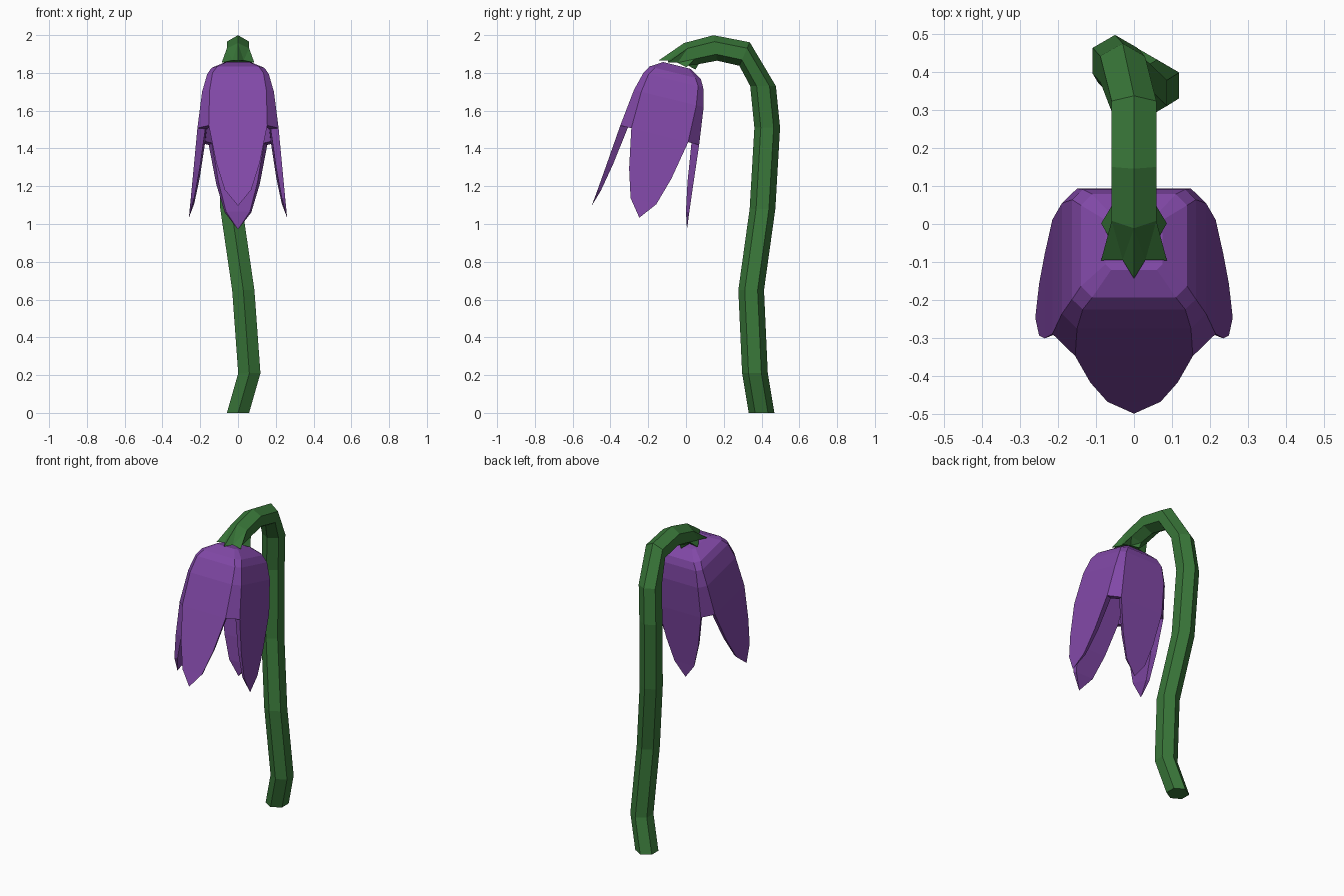
import bpy
import bmesh
from math import sin, cos, radians
from mathutils import Vector, Matrix

old = bpy.data.objects.get("Cube")
if old:
    bpy.data.objects.remove(old, do_unlink=True)


def material(name, rgb):
    m = bpy.data.materials.new(name)
    m.use_nodes = True
    m.diffuse_color = (*rgb, 1)
    m.node_tree.nodes["Principled BSDF"].inputs["Base Color"].default_value = (*rgb, 1)
    return m


def finish(bm, name, mat):
    bmesh.ops.remove_doubles(bm, verts=bm.verts, dist=0.0005)
    bmesh.ops.recalc_face_normals(bm, faces=bm.faces)
    mesh = bpy.data.meshes.new(name)
    bm.to_mesh(mesh)
    bm.free()
    mesh.materials.append(mat)
    obj = bpy.data.objects.new(name, mesh)
    bpy.context.collection.objects.link(obj)
    return obj


green = material("stem green", (0.04, 0.18, 0.04))
purple = material("petal purple", (0.22, 0.065, 0.385))

# Flower frame: local z runs down the tilted flower axis, local y points to the back
down = Vector((0, -0.24, -0.97)).normalized()
back = Vector((0, 0.97, -0.24)).normalized()
origin = Vector((0, -0.055, 1.81))


def flower(x, y, d):
    return origin + Vector((x, 0, 0)) + back * y + down * d


# Stem: six-sided tube through rings of x, y, z and tilt of the ring
path = [(0, 0.40, 0, 0), (0.06, 0.365, 0.21, 0), (0.028, 0.345, 0.65, 0),
        (-0.035, 0.405, 1.08, 0), (-0.05, 0.43, 1.51, 0), (-0.03, 0.408, 1.73, 0),
        (0, 0.31, 1.90, 66), (0, 0.155, 1.932, 98), (0, 0.028, 1.902, 125)]
bm = bmesh.new()
rings = []
for x, y, z, tilt in path:
    n = Vector((0, cos(radians(tilt)), sin(radians(tilt))))
    ring = []
    for k in range(6):
        a = radians(60 * k)
        ring.append(bm.verts.new(Vector((x, y, z)) + 0.068 * (n * cos(a) + Vector((sin(a), 0, 0)))))
    rings.append(ring)
for a, b in zip(rings, rings[1:]):
    for k in range(6):
        bm.faces.new((a[k], a[k - 1], b[k - 1], b[k]))
bm.faces.new(rings[0])

# Calyx: the last stem ring flares into a six-pointed star on the flower
star = []
for k in range(12):
    a = radians(30 * k)
    r, d = (0.06, -0.045) if k % 2 else (0.1, -0.033)
    star.append(bm.verts.new(flower(r * sin(a), -r * cos(a), d)))
last = rings[-1]
for k in range(6):
    tip, valley, following = star[2 * k], star[2 * k + 1], star[(2 * k + 2) % 12]
    a, b = last[k], last[(k + 1) % 6]
    bm.faces.new((a, tip, valley))
    bm.faces.new((a, valley, b))
    bm.faces.new((b, valley, following))
bm.faces.new(star)
finish(bm, "stem", green)

# Flower: rows of half width, distance from axis, depth and wall thickness
rows = [(0.06, 0.075, -0.03, 0.03), (0.11, 0.14, 0.01, 0.035), (0.135, 0.163, 0.05, 0.04),
        (0.15, 0.19, 0.15, 0.04), (0.155, 0.215, 0.35, 0.042), (0.115, 0.235, 0.56, 0.032),
        (0.07, 0.25, 0.71, 0.018), (0, 0.26, 0.80, 0)]
SPLIT = 4  # row where the bell divides into free petals
bm = bmesh.new()


def face(turn, points):
    unique = []
    for p in points:
        if p not in unique:
            unique.append(p)
    if len(unique) > 2:
        bm.faces.new([bm.verts.new(flower(*(turn @ Vector(p)))) for p in unique])


def edge(row, side, inner):
    w, r, d, t = row
    if inner:
        w, r, d = w - 0.4 * t, r - t, d + (t if d < 0.03 else 0)
    return (side * w, r, d)


for quarter in range(4):
    turn = Matrix.Rotation(radians(90 * quarter), 3, 'Z')
    for i, (a, b) in enumerate(zip(rows, rows[1:])):
        for inner in (False, True):
            # petal wall
            face(turn, [edge(a, -1, inner), edge(a, 1, inner), edge(b, 1, inner), edge(b, -1, inner)])
            # corner strip joining two petals
            if i < SPLIT:
                (x, y, d), (u, v, e) = edge(a, 1, inner), edge(b, 1, inner)
                face(turn, [(x, y, d), (y, x, d), (v, u, e), (u, v, e)])
        # petal rims
        if i >= SPLIT:
            for s in (-1, 1):
                face(turn, [edge(a, s, False), edge(b, s, False), edge(b, s, True), edge(a, s, True)])
    # lower edge of the corner strip
    (x, y, d), (u, v, e) = edge(rows[SPLIT], 1, False), edge(rows[SPLIT], 1, True)
    face(turn, [(x, y, d), (y, x, d), (v, u, e), (u, v, e)])

# Top and ceiling of the bell
for inner in (False, True):
    x, y, d = edge(rows[0], 1, inner)
    face(Matrix.Identity(3), [(x, y, d), (y, x, d), (y, -x, d), (x, -y, d),
                              (-x, -y, d), (-y, -x, d), (-y, x, d), (-x, y, d)])
finish(bm, "flower_bell", purple)
